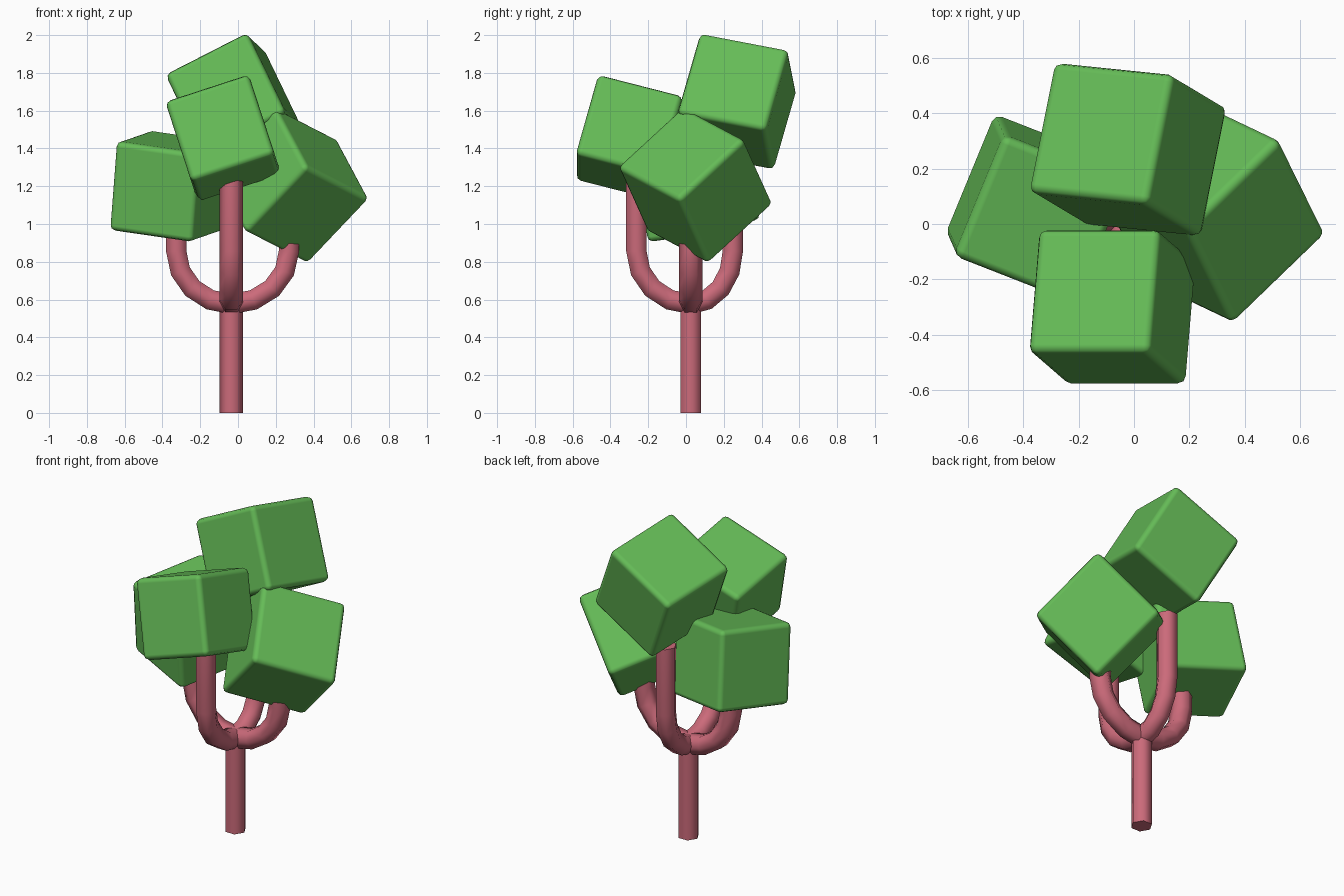
import bpy, bmesh, math
from mathutils import Vector, Matrix

if "Cube" in bpy.data.objects:
    bpy.data.objects.remove(bpy.data.objects["Cube"])


def material(name, rgb):
    m = bpy.data.materials.new(name)
    m.diffuse_color = (*rgb, 1)
    m.use_nodes = True
    m.node_tree.nodes["Principled BSDF"].inputs["Base Color"].default_value = m.diffuse_color
    return m


LEAF = material("leaf green", (0.13, 0.50, 0.095))
BARK = material("pink bark", (0.60, 0.145, 0.195))
BASE = Vector((-0.035, 0.025, 0))
FORK_Z = 0.577


def finish(name, bm, mat, angle):
    bmesh.ops.recalc_face_normals(bm, faces=bm.faces)
    me = bpy.data.meshes.new(name)
    bm.to_mesh(me)
    bm.free()
    me.materials.append(mat)
    ob = bpy.data.objects.new(name, me)
    bpy.context.collection.objects.link(ob)
    bpy.ops.object.select_all(action='DESELECT')
    bpy.context.view_layer.objects.active = ob
    ob.select_set(True)
    bpy.ops.object.shade_smooth_by_angle(angle=math.radians(angle))
    return ob


def tube(name, path, side, radius=0.062, sides=6):
    """Hexagonal tube along a path lying in the plane perpendicular to side."""
    bm = bmesh.new()
    rings = []
    for i, p in enumerate(path):
        t = (path[min(i + 1, len(path) - 1)] - path[max(i - 1, 0)]).normalized()
        n = t.cross(side)
        rings.append([bm.verts.new(p + radius * (side * math.cos(a) + n * math.sin(a)))
                      for a in (k * math.tau / sides for k in range(sides))])
    for a, b in zip(rings, rings[1:]):
        for k in range(sides):
            j = (k + 1) % sides
            bm.faces.new((a[k], a[j], b[j], b[k]))
    bm.faces.new(rings[0])
    bm.faces.new(rings[-1])
    return finish(name, bm, BARK, 65)


def branch(name, direction, reach, top):
    """Quarter bend out of the trunk, then straight up."""
    d = Vector((*direction, 0))
    up = Vector((0, 0, 1))
    path = [BASE + d * reach * math.sin(a) + up * (FORK_Z + 0.28 * (1 - math.cos(a)))
            for a in (i * math.pi / 8 for i in range(5))]
    path.append(BASE + d * reach + up * top)
    tube(name, path, d.cross(up))


def leaf_block(name, centre, size, u, v):
    """Rounded cube whose local x and y axes point along u and v."""
    u = Vector(u).normalized()
    w = u.cross(Vector(v)).normalized()
    rot = Matrix((u, w.cross(u), w)).transposed().to_4x4()
    bm = bmesh.new()
    bmesh.ops.create_cube(bm, size=size)
    ob = finish(name, bm, LEAF, 180)
    ob.matrix_world = Matrix.Translation(centre) @ rot
    bev = ob.modifiers.new("rounded edges", 'BEVEL')
    bev.width = 0.03
    bev.segments = 2
    bev.harden_normals = True


# Trunk and four upturned branches
tube("trunk", [BASE, BASE + Vector((0, 0, 0.60))], Vector((1, 0, 0)))
branch("left_branch", (-1, 0), 0.292, 1.10)
branch("right_branch", (1, 0), 0.305, 1.05)
branch("front_branch", (0, -1), 0.288, 1.26)
branch("back_branch", (0, 1), 0.223, 1.27)

# Four tilted foliage blocks
leaf_block("front_leaves", (-0.078, -0.30, 1.455), 0.465, (0.95, 0, 0.31), (0.07, 0.965, -0.25))
leaf_block("back_leaves", (-0.022, 0.27, 1.648), 0.49, (0.88, -0.09, 0.45), (0.20, 0.96, -0.18))
leaf_block("right_leaves", (0.28, 0.05, 1.205), 0.505, (-0.34, 0.69, 0.635), (-0.676, -0.65, 0.348))
leaf_block("left_leaves", (-0.357, 0.055, 1.20), 0.48, (0.923, -0.361, -0.134), (0.378, 0.917, 0.131))
